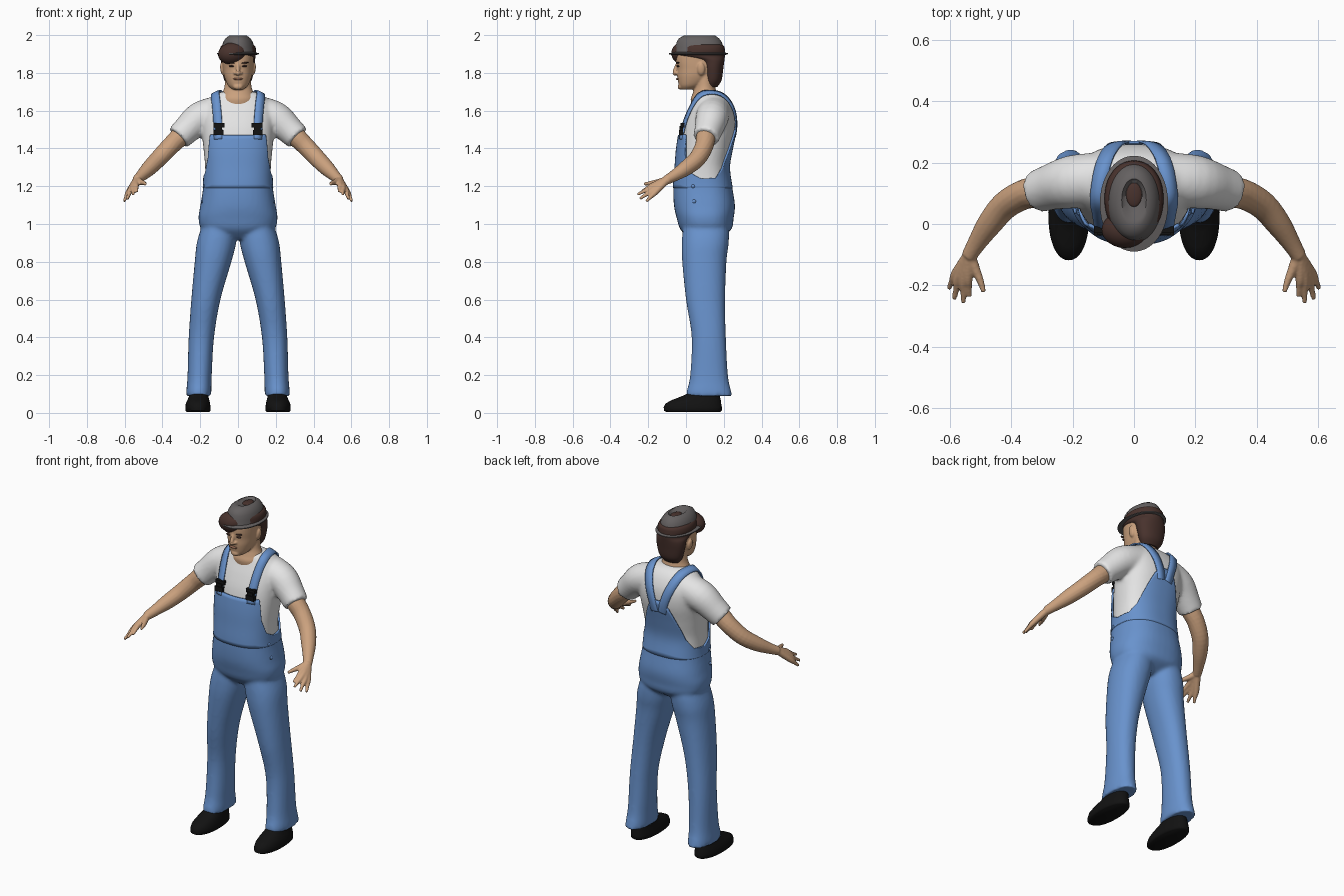
import bpy, bmesh, math
from mathutils import Vector, Matrix
from mathutils.bvhtree import BVHTree

cube = bpy.data.objects.get("Cube")
if cube:
    bpy.data.objects.remove(cube, do_unlink=True)


def material(name, r, g, b):
    m = bpy.data.materials.new(name)
    m.use_nodes = True
    m.diffuse_color = (r, g, b, 1)
    bsdf = next(n for n in m.node_tree.nodes if n.type == 'BSDF_PRINCIPLED')
    bsdf.inputs["Base Color"].default_value = (r, g, b, 1)
    bsdf.inputs["Roughness"].default_value = 0.8
    return m


DENIM = material("denim blue", .14, .29, .61)
WHITE = material("shirt white", .78, .78, .78)
SKIN = material("skin", .60, .36, .21)
LIPS = material("lips", .38, .18, .11)
HAIR = material("dark brown hair", .065, .032, .026)
FELT = material("grey felt", .13, .12, .12)
BLACK = material("black leather", .006, .006, .006)


def finish(name, bm, mat, voxel=0, smooth=0, thick=0):
    """Turn a bmesh into a smooth shaded object, optionally fused by a voxel remesh."""
    bmesh.ops.recalc_face_normals(bm, faces=bm.faces)
    me = bpy.data.meshes.new(name)
    bm.to_mesh(me)
    bm.free()
    me.materials.append(mat)
    for p in me.polygons:
        p.use_smooth = True
    me.set_sharp_from_angle(angle=math.radians(50))
    ob = bpy.data.objects.new(name, me)
    bpy.context.collection.objects.link(ob)
    if thick:
        mod = ob.modifiers.new("thickness", 'SOLIDIFY')
        mod.thickness, mod.offset = thick, -1
    if voxel:
        mod = ob.modifiers.new("fuse", 'REMESH')
        mod.mode, mod.voxel_size, mod.use_smooth_shade = 'VOXEL', voxel, True
    if smooth:
        mod = ob.modifiers.new("relax", 'SMOOTH')
        mod.factor, mod.iterations = .5, smooth
    return ob


def dense(rows, steps=6):
    """Catmull-Rom through rows of any length."""
    rows = [Vector(r) for r in rows]
    out = []
    for i in range(len(rows) - 1):
        a, b, c, d = rows[max(i - 1, 0)], rows[i], rows[i + 1], rows[min(i + 2, len(rows) - 1)]
        for k in range(steps):
            t = k / steps
            out.append(b + (c - a) * (t / 2) + (a * 2 - b * 5 + c * 4 - d) * (t * t / 2)
                       + (b * 3 - a - c * 3 + d) * (t ** 3 / 2))
    return out + [rows[-1]]


def rim(row, phi, grow=0, power=2.4):
    """Point on a rounded section (z, centre x, half width, front y, back y); phi runs from the front."""
    z, cx, hx, yf, yb = row
    s, c = math.sin(phi), math.cos(phi)
    bend = lambda v: math.copysign(abs(v) ** (2 / power), v)
    return Vector((cx + (hx + grow) * bend(s), (yf + yb) / 2 - ((yb - yf) / 2 + grow) * bend(c), z))


def bridge(bm, rings, caps=True):
    n = len(rings[0])
    for lo, hi in zip(rings, rings[1:]):
        for i in range(n):
            bm.faces.new((lo[i], lo[(i + 1) % n], hi[(i + 1) % n], hi[i]))
    if caps:
        bm.faces.new(rings[0])
        bm.faces.new(rings[-1])


def stack(bm, rows, side=1, sides=40, power=2.4, grow=0):
    mirror = Matrix.Diagonal((side, 1, 1))
    bridge(bm, [[bm.verts.new(mirror @ rim(r, math.tau * i / sides, grow, power)) for i in range(sides)]
                for r in rows])


def tube(bm, points, side=1, sides=16):
    """Round limb through points (x, y, z, radius)."""
    pts = dense(points, 4)
    rings = []
    for i, p in enumerate(pts):
        way = (pts[min(i + 1, len(pts) - 1)] - pts[max(i - 1, 0)]).to_3d()
        q = way.to_track_quat('Z', 'Y')
        ring = []
        for k in range(sides):
            a = math.tau * k / sides
            v = p.to_3d() + q @ Vector((math.cos(a), math.sin(a), 0)) * p[3]
            ring.append(bm.verts.new((v.x * side, v.y, v.z)))
        rings.append(ring)
    bridge(bm, rings)


def ball(bm, loc, size, tilt=0):
    m = Matrix.Translation(loc) @ Matrix.Rotation(tilt, 4, 'Y') @ Matrix.Diagonal((*size, 1))
    bmesh.ops.create_uvsphere(bm, u_segments=24, v_segments=14, radius=1, matrix=m)


# Trunk sections shared by trousers, bib and shirt
TRUNK = dense([(.92, 0, .09, .03, .16), (.97, 0, .18, -.02, .23), (1.03, 0, .2, -.04, .243),
               (1.1, 0, .19, -.055, .25), (1.2, 0, .175, -.058, .235), (1.3, 0, .174, -.05, .222),
               (1.4, 0, .183, -.042, .238), (1.5, 0, .192, -.025, .258), (1.58, 0, .195, .003, .256),
               (1.64, 0, .175, .03, .235), (1.68, 0, .135, .047, .205), (1.7, 0, .09, .055, .17)])


def trunk_at(z):
    for a, b in zip(TRUNK, TRUNK[1:]):
        if a[0] <= z <= b[0]:
            return a.lerp(b, (z - a[0]) / (b[0] - a[0]))
    return TRUNK[-1]


# Trousers: pelvis and both legs fused
bm = bmesh.new()
stack(bm, [r for r in TRUNK if r[0] < 1.24], grow=.009)
LEG = dense([(.09, .208, .066, .0, .245), (.12, .207, .066, .005, .238), (.2, .203, .064, .022, .222),
             (.4, .194, .067, .03, .211), (.6, .17, .077, .0, .207), (.8, .132, .097, -.02, .214),
             (.9, .114, .104, -.022, .226), (.98, .1, .095, -.015, .225), (1.05, .095, .08, .0, .2)])
for side in (1, -1):
    stack(bm, LEG, side, power=2.2)
finish("trousers", bm, DENIM, voxel=.01, smooth=5)

# Shirt: trunk and sleeves fused
bm = bmesh.new()
stack(bm, [r for r in TRUNK if r[0] > 1.14])
for side in (1, -1):
    tube(bm, [(.11, .145, 1.59, .088), (.2, .137, 1.56, .087), (.27, .12, 1.5, .075), (.315, .105, 1.457, .069)],
         side, 24)
shirt = finish("shirt", bm, WHITE, voxel=.01, smooth=5)

# Bib: shell over the trunk with a curved upper edge given as (angle from front, height)
EDGE = [(0, 1.47), (44, 1.475), (48, 1.43), (55, 1.35), (70, 1.27), (90, 1.24), (115, 1.245),
        (135, 1.3), (150, 1.39), (165, 1.49), (175, 1.53), (180, 1.53)]


def edge_height(deg):
    for (a, za), (b, zb) in zip(EDGE, EDGE[1:]):
        if a <= deg <= b:
            return za + (zb - za) * (deg - a) / (b - a)


bm = bmesh.new()
base, columns, levels = 1.19, 144, 14
rings = []
for k in range(levels + 1):
    ring = []
    for i in range(columns):
        deg = 360 * i / columns
        z = base + (edge_height(min(deg, 360 - deg)) - base) * k / levels
        ring.append(bm.verts.new(rim(trunk_at(z), math.radians(deg), .011)))
    rings.append(ring)
bridge(bm, rings, caps=False)
finish("bib", bm, DENIM, thick=.01)

# Shoulder straps laid on the shirt, with buckles
bpy.context.view_layer.update()
cloth = BVHTree.FromObject(shirt, bpy.context.evaluated_depsgraph_get())
STRAP = dense([(.11, -.04, 1.45), (.11, -.01, 1.55), (.118, .03, 1.64), (.122, .1, 1.7), (.1, .18, 1.68),
               (.065, .24, 1.6), (.038, .265, 1.52), (.025, .26, 1.46)])
for side, label in ((1, "left"), (-1, "right")):
    flip = Matrix.Diagonal((side, 1, 1))
    path = [flip @ p for p in STRAP]
    bm = bmesh.new()
    rows = []
    for i, p in enumerate(path):
        normal = cloth.find_nearest(p)[1]
        way = path[min(i + 1, len(path) - 1)] - path[max(i - 1, 0)]
        across = way.cross(normal).normalized() * .024
        row = []
        for k in (-1, 0, 1):
            spot, n, _, _ = cloth.find_nearest(p + across * k)
            row.append(bm.verts.new(spot + n * .013))
        rows.append(row)
    for a, b in zip(rows, rows[1:]):
        for k in (0, 1):
            bm.faces.new((a[k], a[k + 1], b[k + 1], b[k]))
    finish(label + "_strap", bm, DENIM, thick=.008)

    bm = bmesh.new()
    for z, w, h in ((1.53, .058, .022), (1.508, .036, .03), (1.488, .052, .028)):
        spot = cloth.find_nearest(Vector((.11 * side, -.03, z)))[0]
        m = Matrix.Translation(spot + Vector((0, -.014, 0))) @ Matrix.Diagonal((w, .022, h, 1))
        bmesh.ops.create_cube(bm, size=1, matrix=m)
    finish(label + "_buckle", bm, BLACK)

    # Hip buttons
    bm = bmesh.new()
    for z in (1.12, 1.2):
        ball(bm, rim(trunk_at(z), side * math.radians(75), .01), (.006, .01, .01))
    finish(label + "_hip_buttons", bm, DENIM)

    # Arm with hand
    bm = bmesh.new()
    tube(bm, [(.27, .115, 1.5, .05), (.31, .105, 1.46, .052), (.36, .095, 1.41, .049), (.42, .06, 1.347, .046),
              (.47, .0, 1.296, .041), (.51, -.06, 1.257, .031), (.537, -.105, 1.232, .025)], side)
    wrist = (.536, -.1, 1.234, .02)
    for knuckle, tip in (((.54, -.175, 1.205), (.535, -.236, 1.172)), ((.555, -.18, 1.195), (.555, -.257, 1.156)),
                         ((.57, -.175, 1.18), (.585, -.244, 1.134)), ((.58, -.162, 1.168), (.603, -.21, 1.12))):
        tube(bm, [wrist, (*knuckle, .016), (*Vector(knuckle).lerp(Vector(tip), .5), .011), (*tip, .008)], side, 10)
    tube(bm, [wrist, (.515, -.15, 1.222, .016), (.5, -.185, 1.217, .012), (.489, -.222, 1.212, .008)], side, 10)
    finish(label + "_arm", bm, SKIN, voxel=.005, smooth=3)

    # Shoe
    bm = bmesh.new()
    stack(bm, [(.005, .212, .06, -.105, .182), (.012, .212, .067, -.117, .19), (.03, .212, .067, -.118, .19),
               (.05, .212, .064, -.108, .186), (.068, .21, .058, -.075, .184), (.085, .208, .052, -.03, .18),
               (.105, .207, .048, .015, .175), (.14, .207, .044, .04, .17)], side, power=2.2)
    finish(label + "_shoe", bm, BLACK)

# Head with neck, nose, ears and chin fused
bm = bmesh.new()
stack(bm, dense([(1.712, 0, .03, -.026, .04), (1.735, 0, .054, -.038, .09), (1.78, 0, .073, -.046, .15),
                 (1.82, 0, .08, -.047, .18), (1.86, 0, .083, -.052, .187), (1.9, 0, .083, -.05, .188),
                 (1.94, 0, .07, -.035, .165)]), power=2.2)
stack(bm, dense([(1.62, 0, .09, .03, .16), (1.66, 0, .094, .025, .168), (1.69, 0, .084, .035, .163),
                 (1.73, 0, .071, .045, .155), (1.8, 0, .068, .05, .155)]), power=2)
tube(bm, [(0, -.046, 1.85, .008), (0, -.054, 1.825, .01), (0, -.06, 1.802, .013), (0, -.05, 1.794, .012)])
ball(bm, (0, -.03, 1.727), (.026, .014, .016))
for side in (1, -1):
    ball(bm, (.016 * side, -.05, 1.799), (.009, .01, .007))
    ball(bm, (.084 * side, .08, 1.82), (.01, .02, .033), .15 * side)
finish("head", bm, SKIN, voxel=.005, smooth=3)

# Face details
bm = bmesh.new()
ball(bm, (0, -.045, 1.768), (.026, .008, .006))
finish("mouth", bm, LIPS)
bm = bmesh.new()
for side in (1, -1):
    ball(bm, (.034 * side, -.042, 1.836), (.014, .008, .005))
    ball(bm, (.036 * side, -.044, 1.853), (.021, .01, .004), -.12 * side)
finish("eyes_and_brows", bm, HAIR)

# Hair: back of the head, swept fringe and the patch showing in the crown dent
bm = bmesh.new()
stack(bm, dense([(1.725, 0, .05, .1, .165), (1.76, 0, .072, .095, .188), (1.82, 0, .086, .087, .197),
                 (1.865, 0, .09, .06, .203), (1.89, 0, .093, -.045, .206), (1.92, 0, .096, -.04, .206),
                 (1.945, 0, .087, -.035, .198), (1.96, 0, .06, -.01, .16)]), power=2.1)
ball(bm, (-.03, -.018, 1.904), (.076, .06, .058), -.2)
ball(bm, (0, .095, 1.982), (.026, .04, .01))
finish("hair", bm, HAIR)

# Hat with brim and dented crown
bm = bmesh.new()
stack(bm, [(1.896, 0, .1, -.08, .212), (1.899, 0, .111, -.09, .222), (1.904, 0, .111, -.09, .222),
           (1.91, 0, .09, -.06, .2), (1.935, 0, .086, -.055, .197), (1.962, 0, .079, -.05, .19),
           (1.983, 0, .066, -.038, .175), (1.997, 0, .047, -.012, .155), (1.998, 0, .04, .01, .147),
           (1.984, 0, .028, .035, .135)], power=2.05)
finish("hat", bm, FELT)
